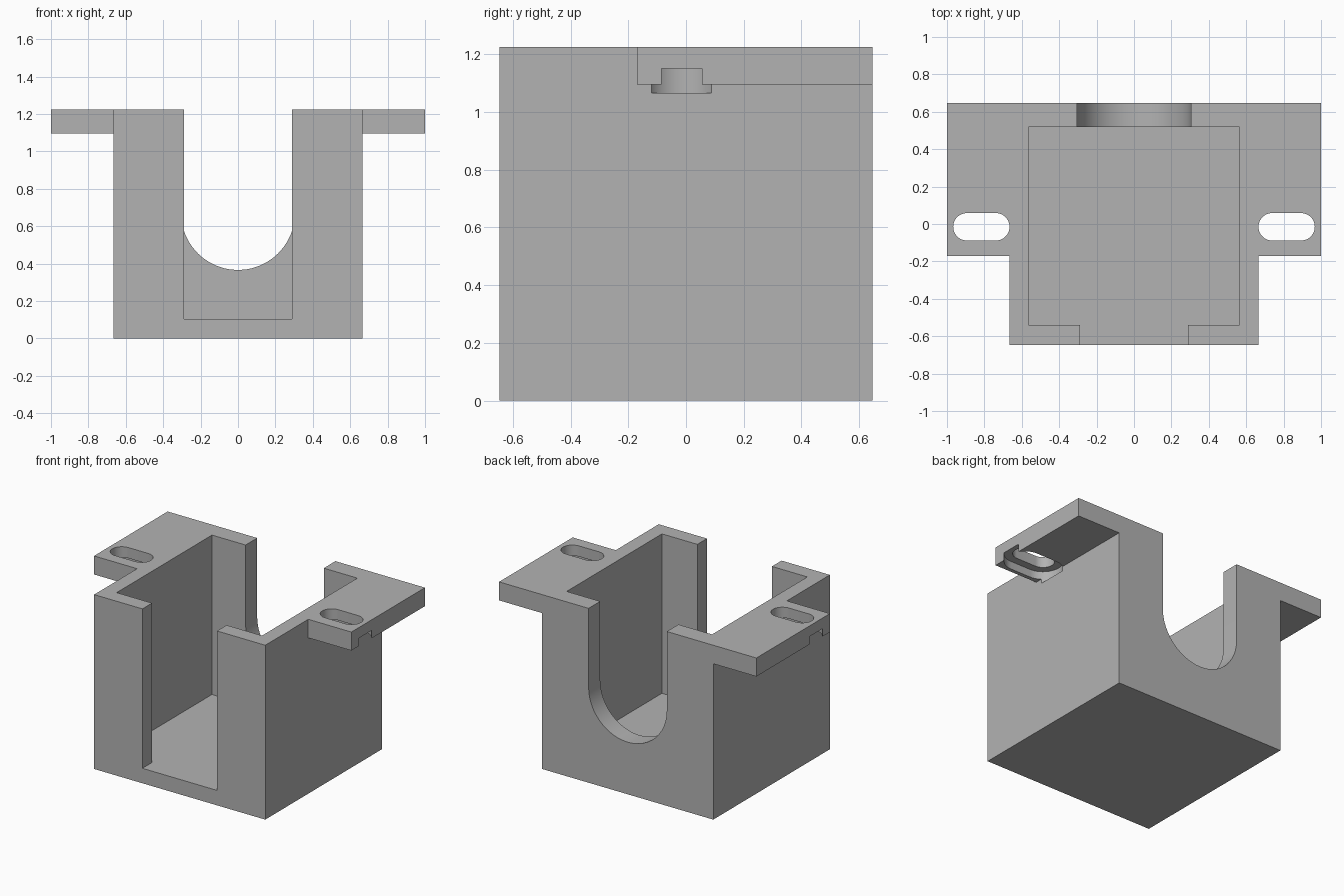
import bpy, bmesh, math
from mathutils import Vector

cube = bpy.data.objects.get("Cube")
if cube:
    bpy.data.objects.remove(cube, do_unlink=True)

grey = bpy.data.materials.new("plain grey")
grey.use_nodes = True
GREY = (0.45, 0.45, 0.45, 1)
grey.diffuse_color = GREY
grey.node_tree.nodes["Principled BSDF"].inputs["Base Color"].default_value = GREY

# Overall sizes
W, D, H = 1.0, 0.647, 1.225      # half width, half depth, height
BODY = 0.665                     # half width of the box body
EAR_FRONT, EAR_Z = -0.17, 1.095  # front edge and underside of the ears
FLOOR = 0.105
OUT = 0.3                        # how far cutters reach past the body


def prism(name, profile, axis, lo, hi):
    """Extrude a 2D profile along an axis, from lo to hi."""
    place = {"x": lambda a, b, t: (t, a, b),
             "y": lambda a, b, t: (a, t, b),
             "z": lambda a, b, t: (a, b, t)}[axis]
    bm = bmesh.new()
    face = bm.faces.new([bm.verts.new(place(a, b, lo)) for a, b in profile])
    ext = bmesh.ops.extrude_face_region(bm, geom=[face])
    moved = [v for v in ext["geom"] if isinstance(v, bmesh.types.BMVert)]
    bmesh.ops.translate(bm, verts=moved, vec=Vector(place(0, 0, hi - lo)))
    bmesh.ops.recalc_face_normals(bm, faces=bm.faces)
    mesh = bpy.data.meshes.new(name)
    bm.to_mesh(mesh)
    bm.free()
    mesh.materials.append(grey)
    obj = bpy.data.objects.new(name, mesh)
    bpy.context.collection.objects.link(obj)
    return obj


def rect(a0, b0, a1, b1):
    return [(a0, b0), (a1, b0), (a1, b1), (a0, b1)]


def arc(cx, cy, r, start, n=24):
    """Half circle, counter-clockwise from the start angle."""
    return [(cx + r * math.cos(start + math.pi * i / n),
             cy + r * math.sin(start + math.pi * i / n)) for i in range(n + 1)]


def slot(x0, x1, y, r):
    return arc(x1, y, r, -math.pi / 2) + arc(x0, y, r, math.pi / 2)


def cut(target, cutter):
    cutter.hide_render = True
    mod = target.modifiers.new("cut", "BOOLEAN")
    mod.operation, mod.solver, mod.object = "DIFFERENCE", "EXACT", cutter
    bpy.context.view_layer.objects.active = target
    bpy.ops.object.modifier_apply(modifier=mod.name)
    bpy.data.objects.remove(cutter, do_unlink=True)


# Solid block
housing = prism("housing_with_mounting_ears", rect(-W, -D, W, D), "z", 0, H)

# Space below and in front of each ear
ear_space = [(-D - OUT, -OUT), (D + OUT, -OUT), (D + OUT, EAR_Z),
             (EAR_FRONT, EAR_Z), (EAR_FRONT, H + OUT), (-D - OUT, H + OUT)]
for s in (-1, 1):
    cut(housing, prism("ear_space", ear_space, "x", *sorted((s * BODY, s * (W + OUT)))))

# Inner cavity with the tall front opening
half = [(0.29, -D - OUT), (0.29, -0.54), (0.565, -0.54), (0.565, 0.518)]
cavity = half + [(-x, y) for x, y in reversed(half)]
cut(housing, prism("cavity", cavity, "z", FLOOR, H + OUT))

# Round-bottomed opening in the back wall
R = 0.304
opening = arc(0, 0.67, R, math.pi) + [(R, H + OUT), (-R, H + OUT)]
cut(housing, prism("back_opening", opening, "y", 0.3, D + OUT))

# Screw slots, with a wider recess from below that bites into wall and ear end
for s in (-1, 1):
    x0, x1 = sorted((s * 0.739, s * 0.893))
    cut(housing, prism("screw_recess", slot(x0, x1, -0.015, 0.128), "z", 1.065, 1.15))
    cut(housing, prism("screw_slot", slot(x0, x1, -0.015, 0.0735), "z", 1.12, H + OUT))

# Smooth the curved walls, keep the edges crisp
bpy.ops.object.select_all(action="DESELECT")
housing.select_set(True)
bpy.context.view_layer.objects.active = housing
bpy.ops.object.shade_smooth_by_angle(angle=math.radians(30))
